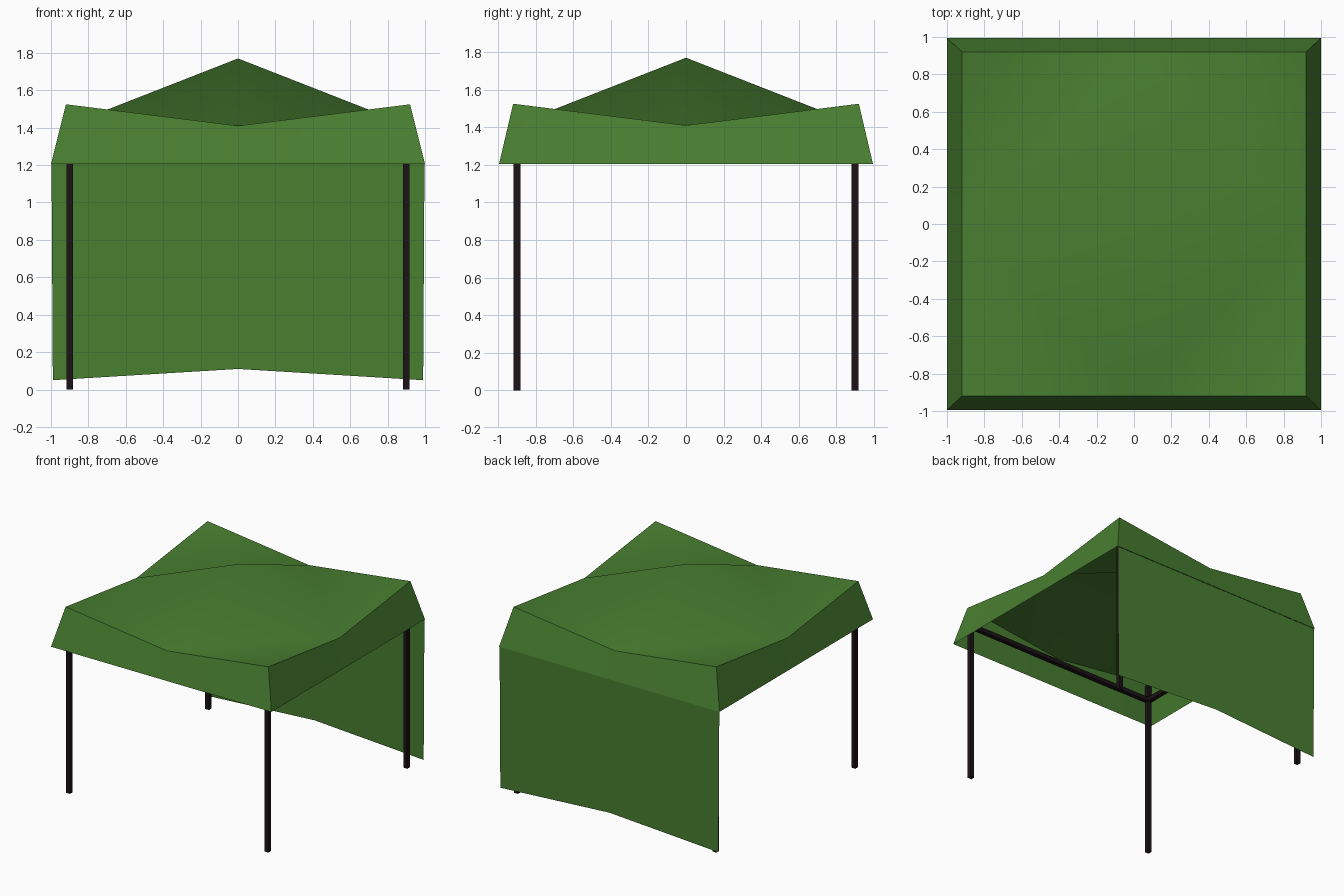
import bpy
import math

if "Cube" in bpy.data.objects:
    bpy.data.objects.remove(bpy.data.objects["Cube"])


def material(name, color):
    mat = bpy.data.materials.new(name)
    mat.diffuse_color = color
    mat.use_nodes = True
    mat.node_tree.nodes["Principled BSDF"].inputs["Base Color"].default_value = mat.diffuse_color
    return mat


green = material("green_cloth", (0.065, 0.21, 0.03, 1))
black = material("dark_metal", (0.012, 0.006, 0.008, 1))


def mesh_object(name, verts, faces, mat, smooth_angle=None):
    me = bpy.data.meshes.new(name)
    me.from_pydata(verts, [], faces)
    me.update()
    me.materials.append(mat)
    ob = bpy.data.objects.new(name, me)
    bpy.context.collection.objects.link(ob)
    if smooth_angle:
        bpy.ops.object.select_all(action='DESELECT')
        ob.select_set(True)
        bpy.context.view_layer.objects.active = ob
        bpy.ops.object.shade_smooth_by_angle(angle=math.radians(smooth_angle))
    return ob


def box(name, center, size):
    bpy.ops.mesh.primitive_cube_add(size=1, location=center)
    ob = bpy.context.object
    ob.name = name
    ob.scale = size
    bpy.ops.object.transform_apply(location=False, rotation=False, scale=True)
    ob.data.materials.append(black)
    return ob


RIM, OUT_X, OUT_Y = 0.92, 1.0, 0.995
CORNER_Z, MID_Z, PEAK_Z, HEM_Z = 1.525, 1.41, 1.77, 1.205

# Walk around the rim: corner, middle, corner, middle ...
ring = [(-1, -1), (0, -1), (1, -1), (1, 0), (1, 1), (0, 1), (-1, 1), (-1, 0)]
rim = [(x * RIM, y * RIM, CORNER_Z if x and y else MID_Z) for x, y in ring]
hem = [(x * OUT_X, y * OUT_Y, HEM_Z) for x, y in ring]

# Roof: central peak, sagging edge middles, raised corners
roof_faces = []
for c in (0, 2, 4, 6):
    before, after = (c - 1) % 8, c + 1
    roof_faces += [(8, before, after), (before, c, after)]
mesh_object("canopy_roof", rim + [(0, 0, PEAK_Z)], roof_faces, green, 60)

# Sloping valance around the roof
valance_faces = [(8 + i, 8 + (i + 1) % 8, (i + 1) % 8, i) for i in range(8)]
mesh_object("valance", rim + hem, valance_faces, green, 30)

# Hanging back wall with a raised middle of its lower hem
wall_y = 0.992
wall = [(x, wall_y, HEM_Z) for x in (-0.997, 0, 0.997)]
wall += [(x, wall_y, z) for x, z in ((-0.99, 0.05), (0, 0.11), (0.99, 0.05))]
mesh_object("back_wall", wall, [(1, 0, 3, 4), (2, 1, 4, 5)], green)

# Four square legs reaching up to the roof corners
LEG, LEG_H, W = 0.9, 1.49, 0.036
for sx, side in ((-1, "left"), (1, "right")):
    for sy, end in ((-1, "front"), (1, "back")):
        box(f"{end}_{side}_leg", (sx * LEG, sy * LEG, LEG_H / 2), (W, W, LEG_H))

# Frame beams between the legs
for s, end, side in ((-1, "front", "left"), (1, "back", "right")):
    box(f"{end}_beam", (0, s * LEG, 1.36), (2 * LEG - W, W, W))
    box(f"{side}_beam", (s * LEG, 0, 1.36), (W, 2 * LEG - W, W))
